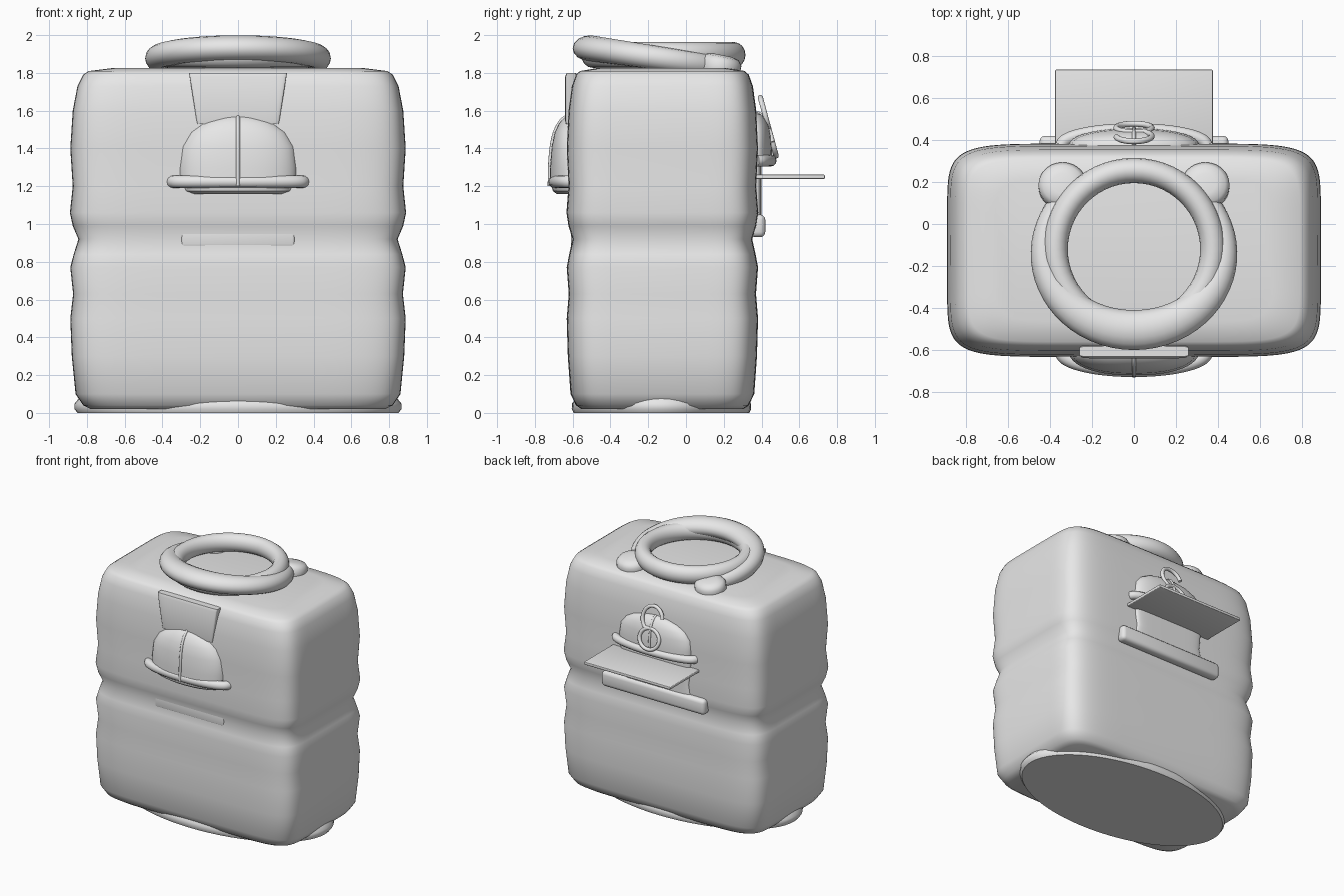
import bpy, bmesh, math

if "Cube" in bpy.data.objects:
    bpy.data.objects.remove(bpy.data.objects["Cube"])

grey = bpy.data.materials.new("light_grey")
grey.use_nodes = True
grey.diffuse_color = (0.8, 0.8, 0.8, 1)
grey.node_tree.nodes["Principled BSDF"].inputs["Base Color"].default_value = grey.diffuse_color


def add(name, bm, angle=40):
    bmesh.ops.recalc_face_normals(bm, faces=bm.faces)
    mesh = bpy.data.meshes.new(name)
    bm.to_mesh(mesh)
    bm.free()
    mesh.materials.append(grey)
    ob = bpy.data.objects.new(name, mesh)
    bpy.context.collection.objects.link(ob)
    bpy.ops.object.select_all(action="DESELECT")
    ob.select_set(True)
    bpy.context.view_layer.objects.active = ob
    bpy.ops.object.shade_smooth_by_angle(angle=math.radians(angle))
    return ob


def skin(name, rings, closed=False, angle=40):
    """Bridge rings of points into a surface, capping the ends unless closed."""
    bm = bmesh.new()
    loops = [[bm.verts.new(p) for p in ring] for ring in rings]
    n = len(loops[0])
    pairs = list(zip(loops, loops[1:]))
    if closed:
        pairs.append((loops[-1], loops[0]))
    else:
        bm.faces.new(loops[0])
        bm.faces.new(loops[-1])
    for a, b in pairs:
        for i in range(n):
            j = (i + 1) % n
            bm.faces.new((a[i], a[j], b[j], b[i]))
    return add(name, bm, angle)


def loft(name, sections, cy, power=2, n=48, angle=40):
    """Stack superellipse sections given as (z, half width, half depth)."""
    def squash(v):
        return math.copysign(abs(v) ** (2 / power), v) if abs(v) > 1e-6 else 0
    turns = [2 * math.pi * i / n for i in range(n)]
    return skin(name, [[(hx * squash(math.cos(t)), cy + hy * squash(math.sin(t)), z)
                        for t in turns] for z, hx, hy in sections], angle=angle)


def box(name, size, centre, bevel):
    bm = bmesh.new()
    bmesh.ops.create_cube(bm, size=1)
    bmesh.ops.scale(bm, vec=size, verts=bm.verts)
    bmesh.ops.translate(bm, vec=centre, verts=bm.verts)
    bmesh.ops.bevel(bm, geom=bm.edges[:], offset=bevel, segments=3, profile=0.5, affect="EDGES")
    return add(name, bm)


def tube(name, points, radius):
    """Round cord along a smooth path."""
    curve = bpy.data.curves.new(name, "CURVE")
    curve.dimensions = "3D"
    curve.bevel_depth = radius
    curve.bevel_resolution = 4
    curve.use_fill_caps = True
    curve.resolution_u = 6
    spline = curve.splines.new("NURBS")
    spline.points.add(len(points) - 1)
    for p, co in zip(spline.points, points):
        p.co = (*co, 1)
    spline.use_endpoint_u = True
    spline.order_u = 3
    curve.materials.append(grey)
    ob = bpy.data.objects.new(name, curve)
    bpy.context.collection.objects.link(ob)
    return ob


def arc(rx, ry, cy, z, steps=16):
    return [(rx * math.cos(math.pi * i / steps), cy + ry * math.sin(math.pi * i / steps), z)
            for i in range(steps + 1)]


# Padded body with a pinched waist
MID = -0.125
profile = [(0.02, 0.78), (0.04, 0.82), (0.1, 0.86), (0.3, 0.88), (0.5, 0.888), (0.63, 0.873),
           (0.77, 0.888), (0.84, 0.87), (0.92, 0.845), (0.99, 0.875), (1.06, 0.89), (1.2, 0.875),
           (1.4, 0.888), (1.6, 0.875), (1.73, 0.85), (1.79, 0.82), (1.81, 0.79), (1.826, 0.66)]
loft("body", [(z, w, 0.508 - (0.89 - w) * 0.72) for z, w in profile], MID, power=7.5, n=96, angle=60)

# Oval base
loft("base", [(0, 0.85, 0.465), (0.02, 0.865, 0.475), (0.05, 0.865, 0.473), (0.08, 0.84, 0.45)],
     -0.13, n=64)

# Flat ring and raised carrying handle on top
ring = bmesh.new()
bmesh.ops.create_circle(ring, segments=14, radius=0.06)
ring.free()


def ring_section(t):
    c, s = math.cos(t), math.sin(t)
    return [((0.375 + 0.06 * math.cos(u)) * c, -0.12 + (0.375 + 0.06 * math.cos(u)) * s,
             1.895 + 0.068 * math.sin(u)) for u in [math.tau * k / 16 for k in range(16)]]


skin("top_ring", [ring_section(math.tau * i / 56) for i in range(56)], closed=True, angle=80)


def handle_section(t):
    c, s = math.cos(t), math.sin(t)
    front = (1 - s) / 2
    wide, tall = 0.05 + 0.045 * front ** 2, 0.055 + 0.014 * front
    points = []
    for k in range(16):
        u = math.tau * k / 16
        r = wide * math.cos(u)
        points.append(((0.43 + r) * c, -0.12 + (0.385 + r) * s, 1.82 + 0.11 * front + tall * math.sin(u)))
    return points


sweep = math.radians(40)
skin("carry_handle", [handle_section(sweep - (math.pi + 2 * sweep) * i / 44) for i in range(45)], angle=80)

# Round handle anchors
for side, label in ((1, "left"), (-1, "right")):
    anchor = loft(label + "_handle_anchor", [(-0.06, 0.1, 0.1), (-0.03, 0.115, 0.11), (0.02, 0.115, 0.11),
                                             (0.045, 0.095, 0.09), (0.055, 0.05, 0.05)], 0, n=28, angle=60)
    anchor.location = (side * 0.34, 0.182, 1.84)
    anchor.rotation_euler.x = -0.2

# Front pocket: dome, lip, brim, seam and flap
dome = [(0, 0.31, 1), (0.25, 0.313, 1), (0.55, 0.3, 0.93), (0.75, 0.255, 0.8),
        (0.88, 0.19, 0.6), (0.96, 0.11, 0.38), (1, 0.03, 0.12)]
loft("front_pocket", [(1.2 + 0.38 * h, w, 0.125 * d) for h, w, d in dome], -0.595, power=2.3, angle=70)
loft("front_pocket_lip", [(1.16, 0.24, 0.08), (1.175, 0.28, 0.1), (1.22, 0.3, 0.11)], -0.605)
tube("front_brim", arc(0.345, -0.085, -0.61, 1.224), 0.034)
tube("front_seam", [(0, -0.595 - 0.127 * d, 1.2 + 0.38 * h) for h, w, d in dome], 0.01)
loft("front_flap", [(1.53, 0.215, 0.03), (1.55, 0.22, 0.033), (1.78, 0.256, 0.033), (1.8, 0.26, 0.025)],
     -0.607, power=9)
box("front_patch", (0.6, 0.03, 0.1), (0, -0.594, 0.93), 0.012)

# Back pocket: panel, dome, brim and seam
loft("back_panel", [(1.0, 0.32, 0.05), (1.12, 0.29, 0.05), (1.32, 0.31, 0.05)], 0.35, power=6)
loft("back_pocket", [(1.32 + 0.27 * h, w, 0.09 * d) for h, w, d in dome], 0.365, power=2.3, angle=70)
tube("back_brim", arc(0.345, 0.075, 0.375, 1.335), 0.03)
tube("back_seam", [(0, 0.365 + 0.092 * d, 1.32 + 0.27 * h) for h, w, d in dome], 0.009)

# Back shelf and lower bar
box("back_shelf", (0.75, 0.39, 0.022), (0, 0.54, 1.25), 0.005)
box("back_bar", (0.9, 0.08, 0.12), (0, 0.38, 0.99), 0.028)

# Pull ring with an open hook, leaning against the back pocket


def lean(x, z):
    return (x, 0.472 - (z - 1.38) * 0.27, z)


circle = [math.tau * i / 24 for i in range(25)]
tube("pull_ring", [lean(0.085 * math.cos(t), 1.435 + 0.075 * math.sin(t)) for t in circle], 0.014)
hook = [math.radians(10 + 12 * i) for i in range(20)]
tube("pull_hook", [lean(-0.085 * math.cos(t), 1.58 + 0.09 * math.sin(t)) for t in hook] +
     [lean(0.0, 1.51)], 0.014)
